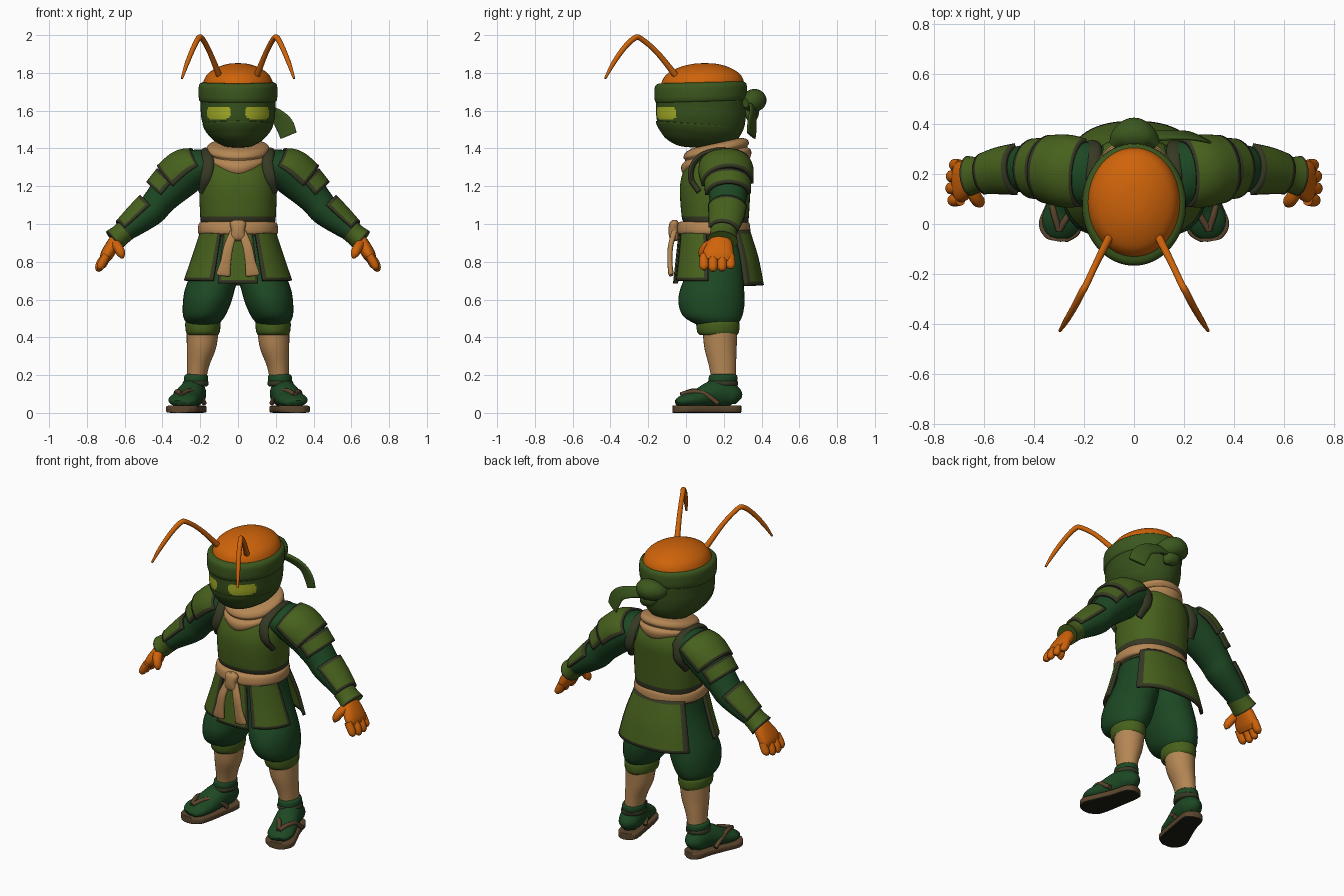
import bpy, bmesh, math
from mathutils import Vector

X, Y, Z = Vector((1, 0, 0)), Vector((0, 1, 0)), Vector((0, 0, 1))


def material(name, *rgb):
    m = bpy.data.materials.new(name)
    m.diffuse_color = (*rgb, 1)
    return m


ORANGE = material("orange skin", 0.62, 0.125, 0.003)
OLIVE = material("olive armour", 0.063, 0.119, 0.012)
GREEN = material("dark green cloth", 0.012, 0.064, 0.017)
MASK = material("mask green", 0.037, 0.08, 0.011)
BAND = material("headband green", 0.045, 0.095, 0.013)
BEIGE = material("beige cloth", 0.46, 0.24, 0.088)
TRIM = material("dark trim", 0.038, 0.041, 0.018)
BROWN = material("sole brown", 0.105, 0.06, 0.026)
BLACK = material("sole underside", 0.012, 0.014, 0.007)
EYE = material("yellow eye", 0.38, 0.43, 0.02)


def smooth_keys(keys, steps):
    """Catmull-Rom interpolation of (x, y, z, radius a, radius b) keys."""
    k = [Vector(v) for v in keys]
    out = []
    for i in range(len(k) - 1):
        p1, p2 = k[i], k[i + 1]
        p0 = k[i - 1] if i else p1 * 2 - p2
        p3 = k[i + 2] if i + 2 < len(k) else p2 * 2 - p1
        for s in range(steps):
            t = s / steps
            out.append(0.5 * (2 * p1 + (p2 - p0) * t + (2 * p0 - 5 * p1 + 4 * p2 - p3) * t * t
                              + (3 * p1 - p0 - 3 * p2 + p3) * t ** 3))
    return out + [k[-1]]


def sweep(name, keys, mat, ref=X, axis=None, n=32, steps=5, p=1.0, arc=None,
          trim=None, thick=0.018, mirror=False, rule=None, mats=()):
    """Elliptical sections along keys; arc makes an open plate with a trim border."""
    ks = smooth_keys(keys, steps)
    pos = [Vector(k[:3]) for k in ks]
    bm = bmesh.new()
    rings = []
    for i, k in enumerate(ks):
        t = Vector(axis) if axis else pos[min(i + 1, len(ks) - 1)] - pos[max(i - 1, 0)]
        t.normalize()
        side = (ref - t * ref.dot(t)).normalized()
        other = t.cross(side)
        ring = []
        for j in range(n + 1 if arc else n):
            a = math.radians(arc[0] + (arc[1] - arc[0]) * j / n) if arc else math.tau * j / n
            c, s = math.cos(a), math.sin(a)
            c, s = math.copysign(abs(c) ** p, c), math.copysign(abs(s) ** p, s)
            ring.append(bm.verts.new(pos[i] + side * c * max(k[3], 0.001) + other * s * max(k[4], 0.001)))
        rings.append(ring)
    rows = len(rings) - 1
    for i in range(rows):
        for j in range(n):
            q = (j + 1) % len(rings[i])
            f = bm.faces.new((rings[i][j], rings[i][q], rings[i + 1][q], rings[i + 1][j]))
            if trim:
                r, c = trim
                edge = i < r or i >= rows - r or (arc and (j < c or j >= n - c))
                f.material_index = 1 if edge else 0
    if not arc:
        bm.faces.new(rings[0])
        bm.faces.new(rings[-1])
    bmesh.ops.recalc_face_normals(bm, faces=bm.faces)
    if rule:
        for f in bm.faces:
            f.material_index = rule(f.calc_center_median(), f.normal)
    me = bpy.data.meshes.new(name)
    bm.to_mesh(me)
    bm.free()
    for m in (mat, *((TRIM,) if trim else mats)):
        me.materials.append(m)
    ob = bpy.data.objects.new(name, me)
    bpy.context.collection.objects.link(ob)
    if arc:
        so = ob.modifiers.new("thickness", 'SOLIDIFY')
        so.thickness, so.offset = thick, 0
    if mirror:
        ob.modifiers.new("mirror", 'MIRROR')
    return ob


# Head: eyes are chosen by a box rule on a fine mesh
def eye_rule(c, nrm):
    x = abs(c.x)
    low = 1.55 + max(0, 0.07 - x) * 0.6 + max(0, x - .13) * 0.3
    return 1 if c.y < 0 and 0.042 < x < 0.162 and low < c.z < 1.622 - max(0, .06 - x) * .5 else 0


sweep("head", [(0, .09, 1.405, .03, .06), (0, .09, 1.415, .08, .13), (0, .085, 1.45, .135, .188),
               (0, .082, 1.50, .174, .222), (0, .08, 1.56, .194, .236), (0, .08, 1.62, .198, .238),
               (0, .08, 1.68, .2, .236), (0, .085, 1.74, .195, .225)],
      MASK, axis=Z, n=160, steps=8, rule=eye_rule, mats=(EYE,))
sweep("face_wrap", [(0, .077, 1.43, .11, .165), (0, .075, 1.45, .136, .19), (0, .073, 1.49, .171, .219),
                    (0, .072, 1.525, .187, .232), (0, .074, 1.532, .18, .225)],
      MASK, axis=(0, .07, 1), n=64, steps=4)
sweep("scalp", [(0, .085, 1.72, .19, .222), (0, .09, 1.765, .179, .213), (0, .093, 1.80, .155, .186),
                (0, .097, 1.83, .107, .13), (0, .1, 1.847, .055, .068), (0, .1, 1.852, .004, .004)],
      ORANGE, axis=Z, n=48)
sweep("headband", [(0, .078, 1.645, .192, .23), (0, .078, 1.656, .206, .243), (0, .078, 1.70, .209, .245),
                   (0, .078, 1.737, .206, .242), (0, .08, 1.75, .188, .222)],
      BAND, axis=(0, -.025, 1), n=64, steps=2)
sweep("headband_knot", [(-.085, .315, 1.645, .02, .02), (-.05, .345, 1.65, .05, .05), (0, .362, 1.655, .06, .064),
                        (.05, .345, 1.645, .055, .05), (.09, .315, 1.64, .025, .02)], BAND, ref=Z)
sweep("knot_fold", [(-.02, .31, 1.62, .03, .03), (.01, .345, 1.595, .05, .04), (.04, .345, 1.565, .035, .03),
                    (.05, .335, 1.545, .012, .012)], BAND, n=20)
sweep("headband_tail", [(.03, .345, 1.62, .03, .012), (.12, .355, 1.605, .034, .012), (.20, .355, 1.575, .04, .01),
                        (.245, .35, 1.525, .052, .009), (.268, .345, 1.468, .05, .007)],
      BAND, ref=Vector((.65, -.35, .6)), p=.7)
sweep("antenna", [(.095, -.045, 1.775, .017, .017), (.15, -.155, 1.91, .014, .014), (.19, -.24, 1.982, .014, .014),
                  (.208, -.272, 1.984, .015, .015), (.235, -.325, 1.935, .014, .014), (.27, -.385, 1.85, .012, .012),
                  (.297, -.428, 1.77, .006, .006)], ORANGE, n=12, mirror=True)

# Torso
sweep("chest_armour", [(0, .16, .93, .19, .165), (0, .16, 1.0, .195, .168), (0, .155, 1.04, .2, .178),
                       (0, .155, 1.2, .205, .187), (0, .17, 1.3, .19, .175), (0, .18, 1.37, .15, .14),
                       (0, .185, 1.41, .1, .1)],
      OLIVE, axis=Z, n=48, p=.85, rule=lambda c, nrm: 1 if c.z < 1.035 else 0, mats=(TRIM,))
sweep("armhole_trim", [(.19, .07, 1.17, .02, .015), (.17, .026, 1.24, .03, .015), (.156, .04, 1.32, .03, .015),
                       (.165, .10, 1.372, .028, .015), (.165, .2, 1.39, .028, .015), (.16, .295, 1.35, .03, .015),
                       (.17, .32, 1.25, .03, .015), (.19, .27, 1.17, .02, .015)], TRIM, n=16, mirror=True)
sweep("scarf", [(0, .16, 1.29, .08, .15), (0, .16, 1.302, .118, .178), (0, .16, 1.33, .155, .19),
                (0, .16, 1.355, .168, .186), (0, .16, 1.372, .156, .168), (0, .16, 1.39, .168, .178),
                (0, .16, 1.415, .157, .165), (0, .16, 1.428, .12, .13)],
      BEIGE, axis=(0, -.22, 1), n=48, steps=4)
sweep("belt", [(0, .15, .943, .192, .18), (0, .147, .953, .212, .194), (0, .147, 1.0, .208, .19),
               (0, .15, 1.012, .19, .178)], BEIGE, axis=Z, n=48, steps=3, p=.92)
sweep("belt_knot", [(0, -.06, 1.022, .02, .012), (0, -.063, 1.005, .042, .024), (0, -.066, .965, .036, .027),
                    (0, -.063, .925, .042, .024), (0, -.06, .91, .02, .012)], BEIGE, axis=Z, n=20, p=.85)
sweep("belt_tail", [(.022, -.062, .96, .02, .014), (.05, -.082, .88, .025, .014), (.065, -.085, .80, .028, .013),
                    (.076, -.08, .74, .037, .014), (.078, -.077, .728, .033, .01)],
      BEIGE, n=20, p=.7, mirror=True)


# Skirt plates around the hips
def skirt(name, arc, z, mirror=False, grow=0):
    sweep(name, [(0, .172, z, .276 + grow, .232), (0, .165, .82, .24, .21), (0, .15, .965, .192, .18)],
          OLIVE, axis=Z, n=24, steps=8, p=.82, arc=arc, trim=(1, 2), mirror=mirror)


skirt("front_skirt_plate", (-108, -72), .685)
skirt("side_skirt_plate", (-67, -10), .70, True, .006)
skirt("back_skirt_plate", (32, 148), .675)

# Arms
sweep("sleeve", [(.14, .19, 1.31, .12, .075), (.22, .205, 1.295, .128, .1), (.32, .22, 1.225, .115, .104),
                 (.41, .222, 1.13, .098, .085), (.46, .22, 1.07, .092, .08), (.55, .212, 1.0, .077, .066),
                 (.63, .197, .94, .062, .05)], GREEN, ref=Y, mirror=True)
sweep("shoulder_plate", [(.205, .205, 1.32, .128, .085), (.27, .212, 1.28, .137, .116), (.345, .22, 1.215, .128, .118)],
      OLIVE, ref=Y, steps=6, arc=(-5, 185), trim=(1, 2), mirror=True)
sweep("lower_shoulder_plate", [(.34, .22, 1.22, .118, .108), (.40, .222, 1.15, .112, .104)],
      OLIVE, ref=Y, steps=6, arc=(5, 175), trim=(1, 2), mirror=True)
sweep("forearm_plate", [(.455, .22, 1.08, .099, .09), (.53, .213, 1.015, .089, .08), (.60, .2, .96, .076, .064)],
      OLIVE, ref=Y, steps=6, arc=(15, 165), trim=(1, 2), mirror=True)
sweep("wrist_cuff", [(.592, .2, .968, .071, .058), (.625, .197, .94, .071, .058), (.66, .193, .912, .08, .062)],
      OLIVE, ref=Y, steps=5, trim=(1, 0), mirror=True)
sweep("palm", [(.63, .187, .935, .045, .035), (.665, .18, .885, .07, .036), (.695, .17, .835, .083, .034),
               (.71, .167, .805, .073, .024)], ORANGE, ref=Y, n=20, p=.85, mirror=True)
for i, y in enumerate((.095, .143, .191, .236)):
    d = (.0, .008, .006, -.006)[i]
    sweep(f"finger_{i + 1}", [(.695, y, .835, .022, .022), (.718 + d, y, .795, .025, .023),
                              (.73 + d, y, .77 - d, .022, .019), (.735 + d, y, .757 - d, .008, .008)],
          ORANGE, ref=Y, n=12, steps=4, mirror=True)
sweep("thumb", [(.655, .15, .90, .028, .028), (.633, .105, .873, .028, .026), (.618, .088, .84, .024, .022),
                (.612, .083, .818, .007, .007)], ORANGE, ref=Y, n=12, mirror=True)

# Legs
sweep("trouser_leg", [(.09, .155, .97, .09, .14), (.10, .155, .85, .108, .145), (.125, .15, .73, .128, .155),
                      (.15, .138, .65, .132, .17), (.165, .135, .58, .127, .175), (.18, .142, .51, .11, .155),
                      (.186, .165, .465, .08, .105)],
      GREEN, axis=Z, mirror=True)
sweep("trouser_cuff", [(.186, .165, .492, .078, .1), (.186, .168, .478, .093, .114), (.186, .17, .43, .09, .111),
                       (.186, .172, .412, .078, .098)], OLIVE, axis=Z, steps=3, mirror=True)
sweep("calf", [(.187, .18, .43, .085, .092), (.194, .183, .34, .077, .085), (.211, .193, .25, .059, .072),
               (.22, .2, .17, .05, .064)], BEIGE, axis=Z, mirror=True)
sweep("ankle_band", [(.222, .197, .205, .05, .062), (.222, .197, .196, .062, .074), (.223, .195, .168, .064, .076),
                     (.224, .195, .155, .055, .065)], GREEN, axis=Z, steps=3, mirror=True)
sweep("ankle_strap", [(.224, .195, .172, .06, .07), (.224, .195, .165, .068, .08), (.225, .194, .148, .068, .08),
                      (.225, .194, .141, .06, .07)], TRIM, axis=Z, steps=2, mirror=True)
sweep("foot", [(.221, .278, .065, .02, .025), (.226, .255, .085, .055, .055), (.235, .2, .105, .066, .075),
               (.25, .14, .1, .07, .07), (.275, .06, .075, .077, .05), (.295, 0, .065, .077, .038),
               (.308, -.04, .055, .052, .024), (.311, -.05, .05, .02, .012)], GREEN, mirror=True)
sweep("sole", [(.219, .288, .02, .02, .02), (.222, .275, .02, .048, .02), (.228, .24, .02, .063, .02),
               (.245, .16, .02, .068, .02), (.28, .04, .02, .083, .02), (.302, -.02, .02, .083, .02),
               (.312, -.058, .02, .052, .02), (.314, -.068, .02, .02, .02)],
      BROWN, p=.35, mirror=True, rule=lambda c, nrm: 1 if nrm.z < -.6 else 0, mats=(BLACK,))
for name, pts in (("inner_strap", ((.30, -.025, .098), (.255, .045, .118), (.205, .095, .10), (.178, .15, .05))),
                  ("outer_strap", ((.30, -.025, .098), (.32, .04, .113), (.328, .10, .10), (.322, .17, .05)))):
    sweep(name, [(*q, .013, .013) for q in pts], BROWN, n=10, mirror=True)

# Smooth shading with sharp edges kept
for ob in bpy.context.collection.objects:
    ob.select_set(True)
    bpy.context.view_layer.objects.active = ob
bpy.ops.object.shade_smooth_by_angle(angle=math.radians(40))
